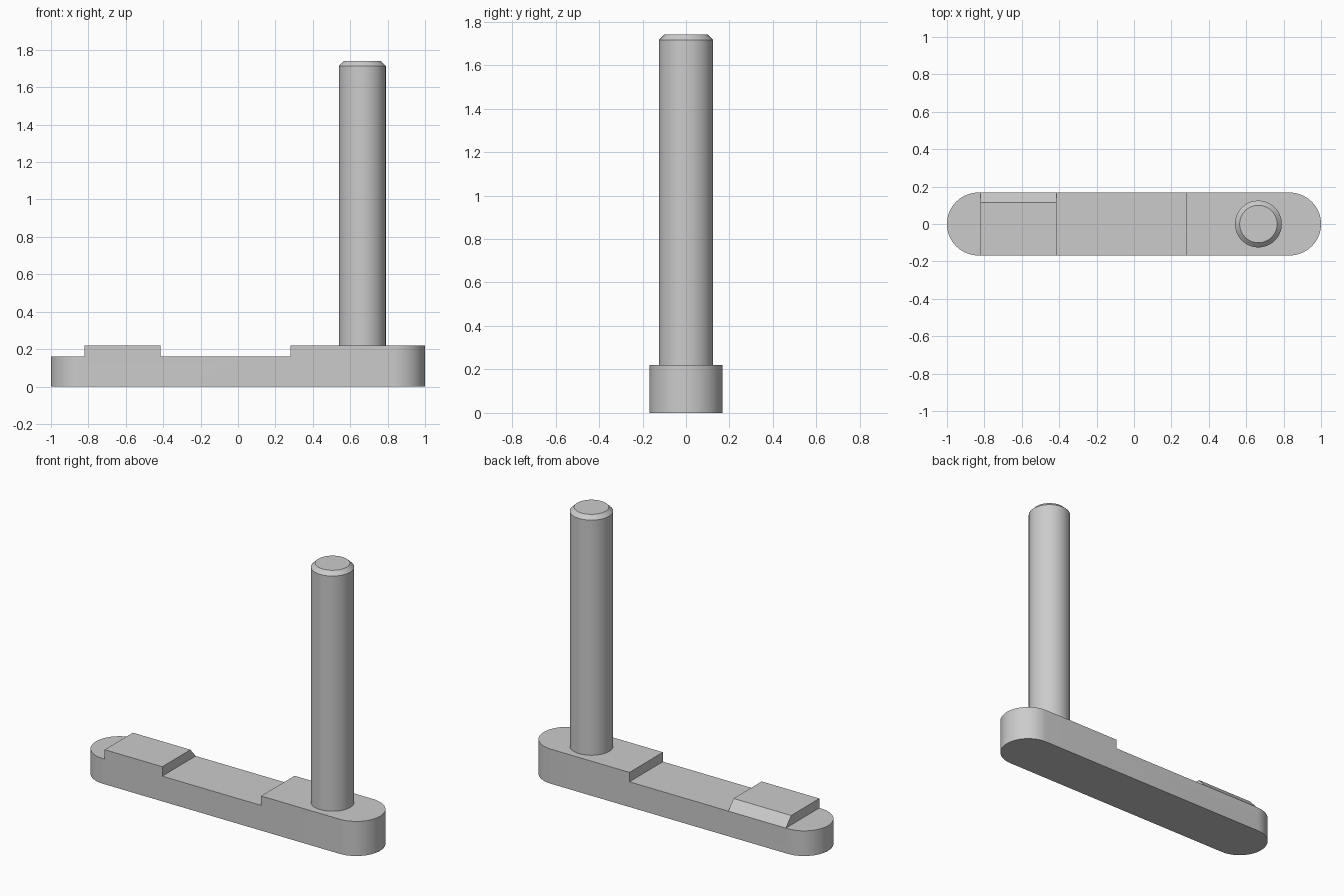
import bpy, bmesh, math
from mathutils import Matrix, Vector

if "Cube" in bpy.data.objects:
    bpy.data.objects.remove(bpy.data.objects["Cube"], do_unlink=True)

# Single grey finish
GREY = (0.6, 0.6, 0.6, 1)
steel = bpy.data.materials.new("plain_grey")
steel.use_nodes = True
steel.diffuse_color = GREY
bsdf = next(n for n in steel.node_tree.nodes if n.type == 'BSDF_PRINCIPLED')
bsdf.inputs["Base Color"].default_value = GREY

R, FLOOR, TOP = 0.168, 0.16, 0.22
CENTRE = 1 - R


def make_object(name, bm):
    bmesh.ops.recalc_face_normals(bm, faces=bm.faces[:])
    mesh = bpy.data.meshes.new(name)
    bm.to_mesh(mesh)
    bm.free()
    mesh.materials.append(steel)
    obj = bpy.data.objects.new(name, mesh)
    bpy.context.collection.objects.link(obj)
    return obj


def prism(name, points, direction):
    """Extrude a closed outline along a direction."""
    bm = bmesh.new()
    face = bm.faces.new([bm.verts.new(p) for p in points])
    ext = bmesh.ops.extrude_face_region(bm, geom=[face], use_keep_orig=True)
    moved = [g for g in ext["geom"] if isinstance(g, bmesh.types.BMVert)]
    bmesh.ops.translate(bm, verts=moved, vec=Vector(direction))
    return make_object(name, bm)


def cut_box(x0, x1):
    outline = [(x0, -1, FLOOR), (x1, -1, FLOOR), (x1, 1, FLOOR), (x0, 1, FLOOR)]
    return prism("cutter", outline, (0, 0, 1))


def activate(obj):
    bpy.ops.object.select_all(action='DESELECT')
    obj.select_set(True)
    bpy.context.view_layer.objects.active = obj


# Round-ended bar
STEPS = 32
outline = []
for side in (1, -1):
    for i in range(STEPS + 1):
        a = math.pi * (i / STEPS - 0.5)
        outline.append((side * (CENTRE + R * math.cos(a)), side * R * math.sin(a), 0))
bar = prism("base_bar", outline, (0, 0, TOP))

# Lowered end, long recess, and bevelled rear edge of the raised pad
bevel = [(-0.9, 0.221, 0.10), (-0.9, 0.062, 0.28), (-0.9, 0.3, 0.28)]
for cutter in (cut_box(-1.2, -0.82), cut_box(-0.415, 0.28),
               prism("cutter", bevel, (0.55, 0, 0))):
    cutter.hide_render = True
    activate(bar)
    mod = bar.modifiers.new("cut", 'BOOLEAN')
    mod.operation, mod.solver, mod.object = 'DIFFERENCE', 'EXACT', cutter
    bpy.ops.object.modifier_apply(modifier=mod.name)
    bpy.data.objects.remove(cutter, do_unlink=True)

# Upright pin with chamfered tip
bm = bmesh.new()
z0, z1, z2 = TOP - 0.02, 1.715, 1.74
for low, high, r_low, r_high in ((z0, z1, 0.125, 0.125), (z1, z2, 0.125, 0.1)):
    bmesh.ops.create_cone(bm, cap_ends=True, segments=64, radius1=r_low,
                          radius2=r_high, depth=high - low,
                          matrix=Matrix.Translation((0.665, 0, (low + high) / 2)))
joint = [f for f in bm.faces if len(f.verts) > 4
         and abs(f.calc_center_median().z - z1) < 1e-4]
bmesh.ops.delete(bm, geom=joint, context='FACES_ONLY')
bmesh.ops.remove_doubles(bm, verts=bm.verts[:], dist=1e-4)
pin = make_object("upright_pin", bm)

for obj in (bar, pin):
    activate(obj)
    bpy.ops.object.shade_smooth_by_angle(angle=math.radians(25))
